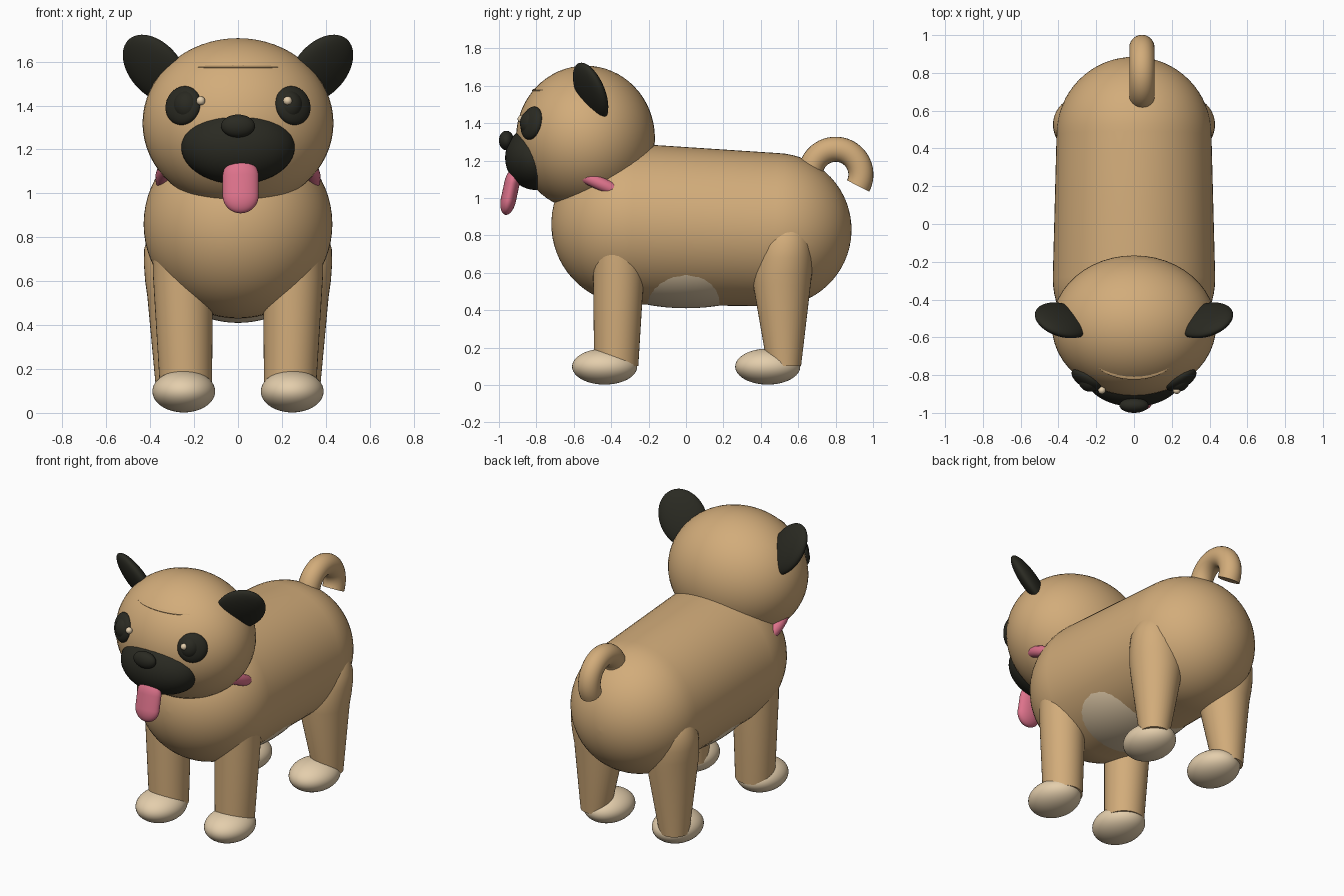
import bpy, bmesh
from math import sin, cos, pi, radians
from mathutils import Vector, Euler

cube = bpy.data.objects.get("Cube")
if cube:
    bpy.data.objects.remove(cube, do_unlink=True)


def material(name, rgb):
    m = bpy.data.materials.new(name)
    m.use_nodes = True
    m.diffuse_color = (*rgb, 1)
    bsdf = next(n for n in m.node_tree.nodes if n.type == 'BSDF_PRINCIPLED')
    bsdf.inputs["Base Color"].default_value = (*rgb, 1)
    bsdf.inputs["Roughness"].default_value = 0.8
    return m


tan = material("tan fur", (0.645, 0.413, 0.195))
cream = material("cream fur", (0.775, 0.617, 0.413))
dark = material("dark fur", (0.023, 0.023, 0.016))
pink = material("pink", (0.73, 0.171, 0.262))


def finish(name, bm, mat):
    bmesh.ops.recalc_face_normals(bm, faces=bm.faces)
    mesh = bpy.data.meshes.new(name)
    bm.to_mesh(mesh)
    bm.free()
    mesh.materials.append(mat)
    ob = bpy.data.objects.new(name, mesh)
    bpy.context.collection.objects.link(ob)
    bpy.ops.object.select_all(action='DESELECT')
    ob.select_set(True)
    bpy.context.view_layer.objects.active = ob
    bpy.ops.object.shade_smooth_by_angle(angle=radians(40))
    return ob


def ellipsoid(name, center, radii, mat, turn=(0, 0, 0)):
    bm = bmesh.new()
    bmesh.ops.create_uvsphere(bm, u_segments=48, v_segments=32, radius=1)
    ob = finish(name, bm, mat)
    ob.location, ob.scale = center, radii
    ob.rotation_euler = [radians(a) for a in turn]
    return ob


def tube(name, rings, mat, sides=40, closed=False):
    """Skin circles given as (center, normal, radius)."""
    bm = bmesh.new()
    loops = []
    for center, normal, r in rings:
        up = Vector(normal).normalized().cross(Vector((1, 0, 0)))
        loops.append([bm.verts.new(Vector(center) + r * cos(a) * Vector((1, 0, 0)) + r * sin(a) * up)
                      for a in (2 * pi * i / sides for i in range(sides))])
    for a, b in zip(loops, loops[1:]):
        for i in range(sides):
            j = (i + 1) % sides
            bm.faces.new((a[i], a[j], b[j], b[i]))
    bm.faces.new(loops[0])
    bm.faces.new(loops[-1])
    return finish(name, bm, mat)


def capsule(start, end, r0, r1, steps=16):
    """Rings of a capsule with round ends."""
    start, end = Vector(start), Vector(end)
    axis = (end - start).normalized()
    quarter = [pi / 2 * (i + 0.05) / steps for i in range(steps)] + [pi / 2]
    rings = [(start - axis * r0 * cos(t), axis, r0 * sin(t)) for t in quarter]
    rings += [(end + axis * r1 * cos(t), axis, r1 * sin(t)) for t in reversed(quarter)]
    return rings


# Body and belly patch
tube("body", capsule((0, -0.29, 0.86), (0, 0.475, 0.83), 0.43, 0.41), tan, sides=64)
ellipsoid("belly_patch", (0, 0, 0.70), (0.36, 0.58, 0.29), cream)

# Head, forehead wrinkle, muzzle and nose
ellipsoid("head", (0, -0.5375, 1.32), (0.435, 0.3715, 0.387), tan)
ellipsoid("forehead_wrinkle", (0, -0.70, 1.575), (0.22, 0.124, 0.018), tan)
ellipsoid("muzzle", (0, -0.80, 1.215), (0.26, 0.167, 0.173), dark)
ellipsoid("nose", (0, -0.96, 1.307), (0.077, 0.04, 0.052), dark)

# Tongue
tongue = tube("tongue", capsule((0, 0, -0.045), (0, 0, 0.045), 0.082, 0.082), pink)
tongue.location = (0.012, -0.94, 1.034)
tongue.scale = (1, 0.5, 1)
tongue.rotation_euler = (radians(-12), 0, 0)

# Collar, mostly sunk into the neck
bm = bmesh.new()
major, minor, n, k = 0.342, 0.035, 64, 16
grid = [[bm.verts.new(((major + minor * cos(b)) * cos(a), (major + minor * cos(b)) * sin(a), minor * sin(b)))
         for b in (2 * pi * j / k for j in range(k))] for a in (2 * pi * i / n for i in range(n))]
for i in range(n):
    for j in range(k):
        p, q = grid[i], grid[(i + 1) % n]
        bm.faces.new((p[j], q[j], q[(j + 1) % k], p[(j + 1) % k]))
collar = finish("collar", bm, pink)
collar.location = (0, -0.445, 1.07)
collar.rotation_euler = (radians(-25), 0, 0)

for side, s in (("left", 1), ("right", -1)):
    # Ears
    ellipsoid(side + "_ear", (s * 0.378, -0.51, 1.568), (0.14, 0.05, 0.18), dark,
              (30, s * 25, s * 40))
    # Eyes, with both glints shifted the same way
    ellipsoid(side + "_eye_patch", (s * 0.25, -0.825, 1.40), (0.09, 0.04, 0.09), dark, (-12, 0, s * 31))
    ellipsoid(side + "_eye", (s * 0.232, -0.825, 1.40), (0.063, 0.063, 0.07), dark)
    ellipsoid(side + "_eye_glint", (s * 0.198 + 0.028, -0.88, 1.422), (0.02, 0.02, 0.02), cream)

    # Legs
    up = (0, 0, 1)
    tube(side + "_front_leg", [((s * 0.237, -0.373, 0.1), up, 0.118),
                               ((s * 0.25, -0.36, 0.62), up, 0.137),
                               ((s * 0.25, -0.36, 0.8), up, 0.137)], tan)
    tube(side + "_back_leg", [((s * x, y, z), up, r) for x, y, z, r in (
        (0.283, 0.525, 0.1, 0.09), (0.26, 0.513, 0.53, 0.153), (0.266, 0.517, 0.6, 0.157),
        (0.277, 0.525, 0.68, 0.152), (0.285, 0.53, 0.75, 0.142), (0.28, 0.535, 0.82, 0.122),
        (0.27, 0.535, 0.88, 0.09))], tan)

    # Paws
    for end, y in (("front", -0.435), ("back", 0.437)):
        ellipsoid(f"{side}_{end}_paw", (s * 0.247, y, 0.098), (0.143, 0.174, 0.096), cream)

# Curled tail
arc = [radians(215 - 242 * i / 32) for i in range(33)]
tube("tail", [((0.042, 0.8 + 0.135 * cos(a), 1.125 + 0.135 * sin(a)), (0, sin(a), -cos(a)), 0.067)
              for a in arc], tan, sides=24)
